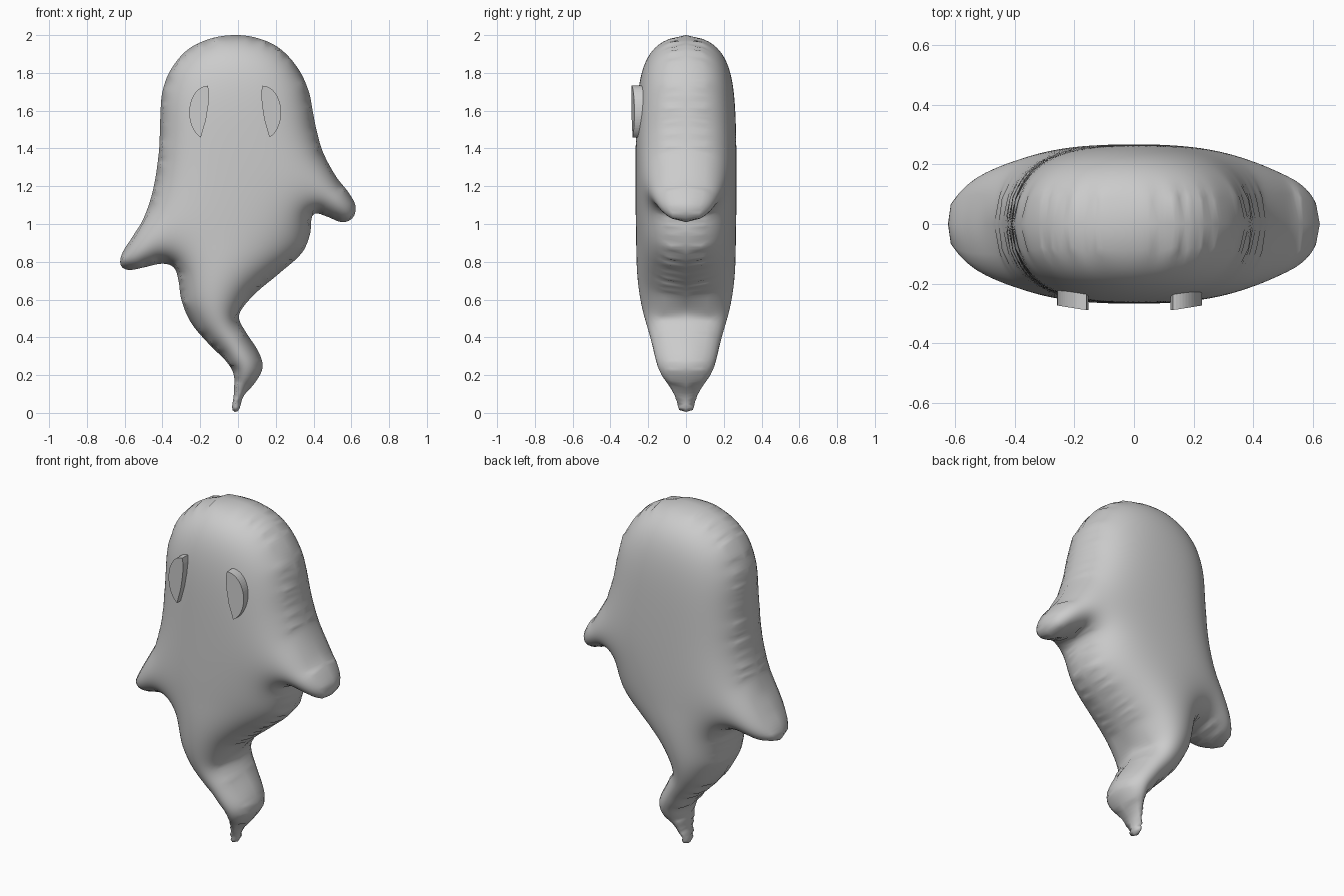
import bpy, bmesh, math
from mathutils import Vector
from mathutils.geometry import delaunay_2d_cdt, interpolate_bezier

if "Cube" in bpy.data.objects:
    bpy.data.objects.remove(bpy.data.objects["Cube"])

mat = bpy.data.materials.new("pale_grey")
mat.diffuse_color = (0.6, 0.6, 0.6, 1)
mat.use_nodes = True
mat.node_tree.nodes["Principled BSDF"].inputs["Base Color"].default_value = mat.diffuse_color

# Front silhouette control points (x, z), clockwise from the crown
OUTLINE = [(-.02, 2), (.1, 1.985), (.22, 1.93), (.32, 1.82), (.375, 1.7), (.395, 1.6),
           (.415, 1.5), (.45, 1.38), (.52, 1.25), (.59, 1.16), (.623, 1.09), (.605, 1.03),
           (.55, 1.01), (.47, 1.04), (.405, 1.055), (.388, 1.02), (.382, .95), (.34, .85),
           (.22, .74), (.1, .64), (.02, .55), (.005, .5), (.04, .43), (.11, .32),
           (.13, .24), (.09, .16), (.03, .09), (-.016, .005), (-.022, .1), (-.022, .2),
           (-.06, .27), (-.15, .36), (-.25, .48), (-.3, .6), (-.315, .7), (-.34, .77),
           (-.4, .79), (-.5, .77), (-.58, .757), (-.62, .78), (-.615, .84), (-.56, .93),
           (-.5, 1.03), (-.45, 1.18), (-.42, 1.37), (-.413, 1.5), (-.41, 1.6), (-.4, 1.7),
           (-.36, 1.81), (-.27, 1.92), (-.15, 1.98)]
H = 0.018      # mesh spacing
SOFT = 0.13    # width of the rounded rim


def smooth_loop(pts):
    """Closed smooth curve through pts, sampled about every H."""
    p = [Vector(q) for q in pts]
    n, out = len(p), []
    for i in range(n):
        a, b, c, d = p[i - 1], p[i], p[(i + 1) % n], p[(i + 2) % n]
        k = (c - b).length / 3
        t1, t2 = (c - a).normalized() * k, (d - b).normalized() * k
        m = max(2, round((c - b).length / H))
        out += [Vector((v[0], v[1])) for v in interpolate_bezier(b, b + t1, c - t2, c, m + 1)[:-1]]
    return out[::-1]


def inside(q, loop):
    hit = False
    for i, b in enumerate(loop):
        a = loop[i - 1]
        if (a.y > q.y) != (b.y > q.y) and q.x < (b.x - a.x) * (q.y - a.y) / (b.y - a.y) + a.x:
            hit = not hit
    return hit


def finish(bm, name):
    me = bpy.data.meshes.new(name)
    bm.to_mesh(me)
    bm.free()
    me.materials.append(mat)
    ob = bpy.data.objects.new(name, me)
    bpy.context.collection.objects.link(ob)
    return ob


# Body: triangulate the silhouette, then inflate it like a cushion
loop = smooth_loop(OUTLINE)
n = len(loop)
pts = list(loop)
row = H * math.sqrt(3) / 2
for j in range(int(2 / row) + 1):
    for i in range(int(1.3 / H) + 1):
        q = Vector((-.65 + (i + .5 * (j % 2)) * H, j * row))
        if inside(q, loop) and min((q - b).length_squared for b in loop) > (.6 * H) ** 2:
            pts.append(q)
co, _, tris, orig, _, _ = delaunay_2d_cdt(pts, [], [list(range(n))], 1, 1e-6)
rim = [any(k < n for k in o) for o in orig]
near = [set() for _ in co]
for t in tris:
    for a in t:
        near[a].update(b for b in t if b != a)


def full_depth(c):
    """Half depth far from the rim; thin limbs and tail are kept plump."""
    low = min(1, max(0, (.9 - c.y) / .5))
    arm = min(1, max(0, (abs(c.x) - .38) / .15))
    return .285 + .11 * low + .09 * arm


s = H * H / (4 * SOFT * SOFT)
target = [full_depth(c) ** 2 for c in co]
u = [0 if r or not near[i] else target[i] * .5 for i, r in enumerate(rim)]
free = [i for i in range(len(co)) if not rim[i] and near[i]]
for _ in range(180):
    for i in free:
        u[i] = (sum(u[k] for k in near[i]) / len(near[i]) + s * target[i]) / (1 + s)

bm = bmesh.new()
vs = [bm.verts.new((c.x, -min(.286, math.sqrt(u[i])), c.y)) for i, c in enumerate(co)]
for t in tris:
    f = bm.faces.new([vs[k] for k in t])
    f.smooth = True
    f.normal_update()
    if f.normal.y > 0:
        f.normal_flip()
bmesh.ops.delete(bm, geom=[v for v in bm.verts if not v.link_faces], context='VERTS')
body = finish(bm, "ghost_body")
mir = body.modifiers.new("back_half", 'MIRROR')
mir.use_axis = (False, True, False)

# Eyes: half-oval plates set in the face
for side, name in ((-1, "left_eye"), (1, "right_eye")):
    bm = bmesh.new()
    prof = [(.145 + .098 * math.cos(a), 1.59 + .142 * math.sin(a))
            for a in (math.radians(-68 + 158 * i / 24) for i in range(25))]
    prof += [(.138, 1.7), (.142, 1.63), (.155, 1.55)]
    face = bm.faces.new([bm.verts.new((-.015 + side * x, -.288 + max(0, x - .15) * .16, z))
                         for x, z in prof])
    ext = bmesh.ops.extrude_face_region(bm, geom=[face])
    for v in ext["geom"]:
        if isinstance(v, bmesh.types.BMVert):
            v.co.y = -.2
    bmesh.ops.recalc_face_normals(bm, faces=bm.faces)
    finish(bm, name)
